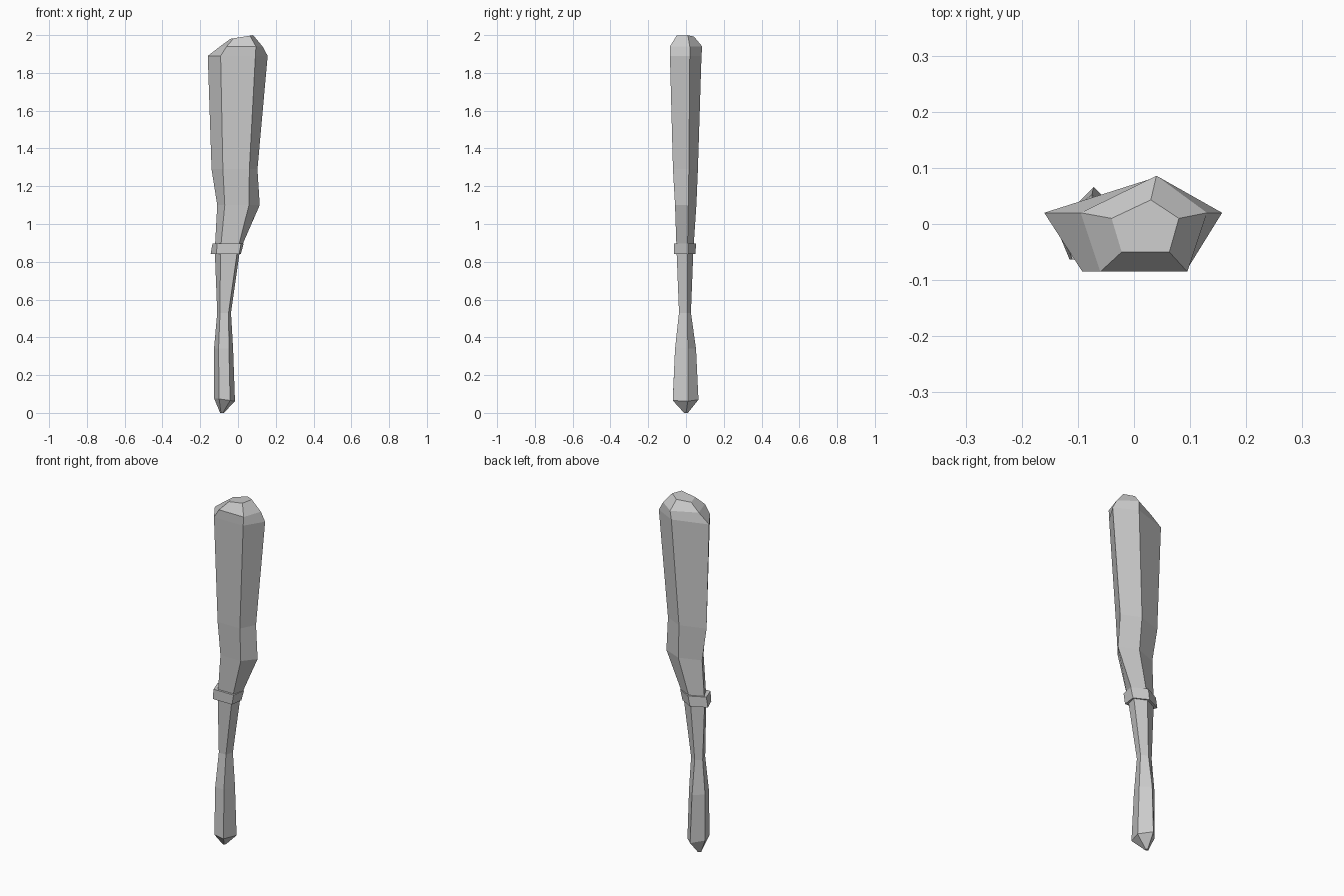
import bpy
import bmesh

cube = bpy.data.objects.get("Cube")
if cube:
    bpy.data.objects.remove(cube, do_unlink=True)

grey = bpy.data.materials.new("Plain grey")
grey.use_nodes = True
colour = (0.6, 0.6, 0.6, 1)
grey.diffuse_color = colour
grey.node_tree.nodes["Principled BSDF"].inputs["Base Color"].default_value = colour


def ring(z, left, front_left, front_right, right, back, front_y, side_y, back_y, tilt=0):
    """Five-sided section; tilt raises the right side and lowers the left."""
    points = [(left, side_y), (front_left, front_y), (front_right, front_y),
              (right, side_y), (back, back_y)]
    middle = (left + right) / 2
    return [(x, y, z + tilt * (x - middle)) for x, y in points]


def loft(name, rings):
    """Skin a stack of sections and cap both ends."""
    bm = bmesh.new()
    loops = [[bm.verts.new(p) for p in r] for r in rings]
    for low, high in zip(loops, loops[1:]):
        for i in range(len(low)):
            j = (i + 1) % len(low)
            bm.faces.new((low[i], low[j], high[j], high[i]))
    bm.faces.new(loops[0][::-1])
    bm.faces.new(loops[-1])
    bmesh.ops.recalc_face_normals(bm, faces=bm.faces)
    mesh = bpy.data.meshes.new(name)
    bm.to_mesh(mesh)
    bm.free()
    mesh.materials.append(grey)
    obj = bpy.data.objects.new(name, mesh)
    bpy.context.collection.objects.link(obj)
    return obj


# Handle: pointed pommel, swelling grip, narrow waist, up to the collar
loft("handle", [
    ring(0.0, -.095, -.09, -.08, -.075, -.083, -.01, 0, .01),
    ring(0.07, -.127, -.1, -.042, -.016, -.072, -.07, .01, .066, -.15),
    ring(0.34, -.127, -.103, -.048, -.026, -.075, -.058, .01, .053),
    ring(0.53, -.11, -.095, -.05, -.037, -.073, -.037, .007, .026),
    ring(0.86, -.123, -.093, -.003, .01, -.055, -.05, .008, .039),
])

# Collar: slanted band around the neck
loft("collar", [
    ring(0.84, -.145, -.115, .006, .015, -.06, -.063, .01, .05),
    ring(0.897, -.135, -.11, .016, .03, -.05, -.063, .01, .053),
])

# Head: crooked neck widening to a faceted, tilted crown
loft("club_head", [
    ring(0.86, -.123, -.093, -.003, .01, -.055, -.05, .008, .039),
    ring(1.10, -.11, -.07, .058, .115, .01, -.058, .012, .055),
    ring(1.29, -.14, -.08, .06, .103, 0, -.069, .015, .063),
    ring(1.89, -.16, -.092, .092, .157, .035, -.085, .02, .082),
    ring(1.94, -.095, -.06, .095, .13, .04, -.085, .02, .086),
    ring(1.99, -.04, -.022, .063, .08, .03, -.05, .01, .043, .16),
])
